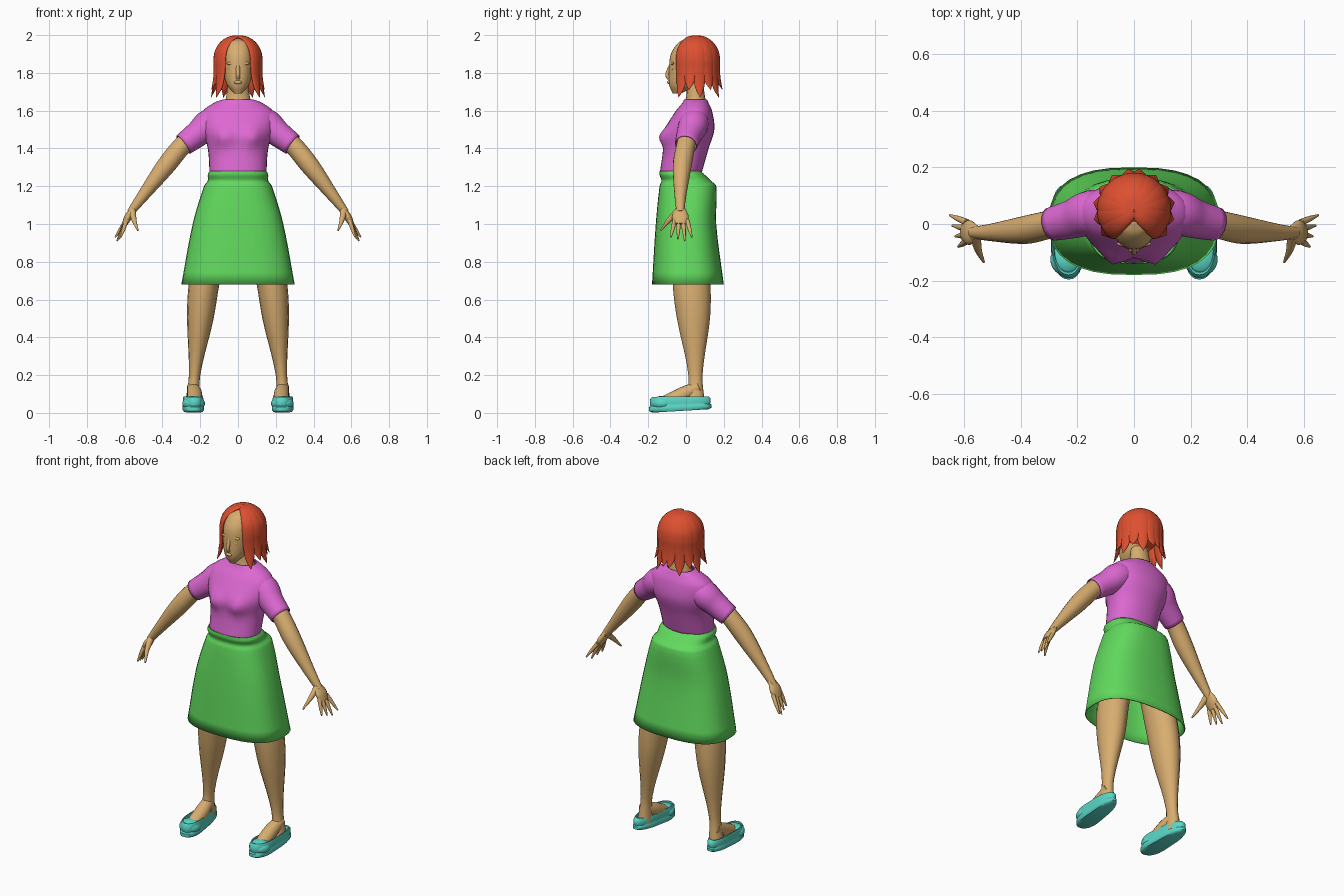
import bpy, bmesh
from math import sin, cos, pi, exp, radians, copysign, sqrt
from mathutils import Vector, Matrix

default_cube = bpy.data.objects.get("Cube")
if default_cube:
    bpy.data.objects.remove(default_cube)


def material(name, *colour):
    mat = bpy.data.materials.new(name)
    mat.use_nodes = True
    mat.diffuse_color = (*colour, 1)
    shader = mat.node_tree.nodes["Principled BSDF"]
    shader.inputs["Base Color"].default_value = (*colour, 1)
    return mat


skin = material("tan_skin", .69, .42, .16)
pink = material("orchid_cloth", .73, .14, .65)
green = material("green_cloth", .12, .7, .11)
red = material("red_hair", .73, .08, .03)
teal = material("teal_shoe", .1, .67, .56)


def finish(name, bm, mat, mirror=False, cloth=False):
    """Turn a bmesh into a smooth object, optionally mirrored or given cloth thickness."""
    bmesh.ops.recalc_face_normals(bm, faces=bm.faces)
    mesh = bpy.data.meshes.new(name)
    bm.to_mesh(mesh)
    bm.free()
    mesh.materials.append(mat)
    mesh.shade_smooth()
    mesh.set_sharp_from_angle(angle=radians(50))
    obj = bpy.data.objects.new(name, mesh)
    bpy.context.collection.objects.link(obj)
    if mirror:
        obj.modifiers.new("Mirror", "MIRROR").use_clip = False
    if cloth:
        solid = obj.modifiers.new("Thickness", "SOLIDIFY")
        solid.thickness = .006
        solid.offset = -1


def bridge(name, rings, mat, cap=True, **options):
    """Join equal rings of points into one surface."""
    bm = bmesh.new()
    loops = [[bm.verts.new(point) for point in ring] for ring in rings]
    for lower, upper in zip(loops, loops[1:]):
        for i in range(len(lower)):
            bm.faces.new((lower[i - 1], lower[i], upper[i], upper[i - 1]))
    if cap:
        bm.faces.new(loops[0])
        bm.faces.new(loops[-1])
    finish(name, bm, mat, **options)


def smooth(rows, steps=5):
    """Pass a flowing curve through a few rows of any width."""
    rows = [Vector(row) for row in rows]
    last = len(rows) - 1
    knots = [0]
    for before, after in zip(rows, rows[1:]):
        knots.append(knots[-1] + (after - before).length)
    slopes = []
    for i in range(last + 1):
        low, high = max(i - 1, 0), min(i + 1, last)
        slopes.append((rows[high] - rows[low]) / (knots[high] - knots[low]))
    curve = []
    for i in range(last):
        span = knots[i + 1] - knots[i]
        for step in range(steps):
            t = step / steps
            blend = t * t * (3 - 2 * t)
            curve.append(rows[i].lerp(rows[i + 1], blend)
                         + slopes[i] * span * t * (1 - t) ** 2
                         - slopes[i + 1] * span * t * t * (1 - t))
    return curve + [rows[last]]


def oval(power=2, sides=32):
    """Points of a unit oval; a higher power is squarer."""
    for i in range(sides):
        c, s = cos(2 * pi * i / sides), sin(2 * pi * i / sides)
        yield copysign(abs(c) ** (2 / power), c), copysign(abs(s) ** (2 / power), s)


def stack(name, rows, mat, power=2.2, shape=lambda point: point, **options):
    """Horizontal ovals from rows of height, centre y, half width, half depth."""
    rings = [[shape(Vector((width * u, middle + depth * v, z))) for u, v in oval(power)]
             for z, middle, width, depth in rows]
    bridge(name, rings, mat, **options)


def limb(name, rows, mat, centre=(0, -100, 0), flat=1, **options):
    """Tube along rows of x, y, z, radius; flat scales it towards the centre."""
    rows = smooth(rows)
    path = [row.to_3d() for row in rows]
    rings = []
    for i, point in enumerate(path):
        along = path[min(i + 1, len(path) - 1)] - path[max(i - 1, 0)]
        side = along.cross(point - Vector(centre)).normalized()
        out = side.cross(along).normalized() * flat
        radius = rows[i][3]
        rings.append([point + (side * u + out * v) * radius for u, v in oval(sides=16)])
    bridge(name, rings, mat, **options)


def blob(name, location, size, mat, **options):
    bm = bmesh.new()
    place = Matrix.Translation(location) @ Matrix.Diagonal((*size, 1))
    bmesh.ops.create_uvsphere(bm, u_segments=32, v_segments=20, radius=1, matrix=place)
    finish(name, bm, mat, **options)


# Head, neck and facial features
stack("head", smooth([(1.69, -.05, .02, .02), (1.74, -.01, .06, .08), (1.82, .02, .08, .11),
                      (1.9, .03, .08, .11), (1.96, .03, .06, .07), (1.98, .03, .02, .03)]), skin)
limb("neck", [(0, .05, 1.6, .08), (0, .05, 1.69, .06), (0, .04, 1.8, .05)], skin, flat=.8)
limb("nose", [(0, -.08, 1.84, .01), (0, -.1, 1.79, .01), (0, -.09, 1.77, .01)], skin)
blob("mouth", (0, -.09, 1.75), (.02, .01, .01), skin)
blob("eyes", (.03, -.07, 1.82), (.02, .01, .01), skin, mirror=True)
blob("brows", (.03, -.07, 1.85), (.03, .01, .01), skin, mirror=True)

# Hair shell with tapering locks falling from the crown
blob("hair_shell", (0, .05, 1.87), (.11, .11, .12), red)
for k in range(6):
    angle = radians(52 + 24 * k)
    tip = 1.67 + .04 * (k % 2)
    lock = []
    for step in range(9):
        f = step / 8
        over = min(2 * f, 1) * pi / 2
        drop = max(2 * f - 1, 0)
        reach = .115 * sin(over) + .03 * drop ** 3
        z = 1.87 + .12 * cos(over) - (1.87 - tip) * drop
        width = .04 * sqrt(max(sin(pi * (.1 + .9 * f)), .001))
        lock.append((reach * sin(angle), .05 - reach * cos(angle), z, width))
    limb(f"hair_locks_{k}", lock, red, (0, .05, 1.8), flat=.4, mirror=True)


# Shirt with a softly shaped chest
def chest(point):
    if point.y < 0:
        across = (abs(point.x) - .075) / .045
        up = (point.z - 1.46) / .05
        point.y -= .035 * exp(-across ** 2 - up ** 2)
    return point


stack("shirt_body", smooth([(1.26, -.03, .15, .11), (1.4, 0, .16, .12), (1.5, .02, .19, .13),
                            (1.59, .04, .19, .1), (1.64, .05, .13, .07), (1.66, .05, .08, .06)]),
      pink, shape=chest, cap=False, cloth=True)
limb("sleeves", [(.08, .04, 1.56, .07), (.15, .04, 1.53, .08), (.21, .02, 1.48, .07), (.29, 0, 1.42, .06)],
     pink, mirror=True, cap=False, cloth=True)

# Skirt with a gathered waistband
stack("skirt", smooth([(1.28, -.03, .15, .11), (1.26, -.02, .16, .12), (1.23, 0, .16, .13),
                       (1.2, .01, .18, .15), (1, 0, .24, .16), (.68, .01, .3, .19)]),
      green, power=2.6, cap=False, cloth=True)

# Legs and feet
limb("legs", [(.1, .01, 1.1, .08), (.18, .03, .68, .08), (.2, .04, .5, .07), (.23, .05, .2, .03),
              (.24, .05, .05, .04)], skin, flat=1.25, mirror=True)
limb("feet", [(.24, .07, .14, .03), (.23, -.01, .1, .04), (.23, -.13, .04, .04)],
     skin, centre=(0, 0, -100), mirror=True)


# Slip-on shoes, broad at the toe and raised at the heel
def shoe_shape(point):
    back = (point.y + .2) / .33
    point.x *= 1 - .3 * back - .1 * sin(pi * back) ** 4
    point.x += .23 + .02 * back
    point.z += .02 * back * (1 - point.z / .1)
    return point


layers = [(0, .9), (.01, 1), (.03, 1), (.035, .95), (.045, .97), (.07, .97), (.085, .9), (.085, .85), (.06, .8)]
stack("shoes", [(z, -.03, .07 * size, .166 * size) for z, size in layers],
      teal, shape=shoe_shape, mirror=True)
blob("toe_caps", (.235, -.125, .05), (.06, .06, .04), teal, mirror=True)

# Arms with palms, fingers and thumbs
limb("arms", [(.2, .02, 1.5, .05), (.29, 0, 1.42, .05), (.38, -.02, 1.31, .05), (.51, -.03, 1.14, .03),
              (.57, -.03, 1.06, .02)], skin, mirror=True)
limb("palms", [(.55, -.03, 1.09, .01), (.58, -.03, 1.04, .02), (.6, -.03, 1, .015)],
     skin, flat=2.2, mirror=True)
for k, finger in enumerate(("index", "middle", "ring", "little")):
    base = Vector((.59, .022 * k - .06, 1.02))
    end = Vector((.62 + .01 * k, .037 * k - .08, .93 - .01 * (k % 3)))
    rows = [(*base.lerp(end, f), .012 - .008 * f * f) for f in (0, .5, 1)]
    limb(f"{finger}_fingers", rows, skin, mirror=True)
limb("thumbs", [(.56, -.04, 1.07, .02), (.55, -.09, 1.02, .013), (.53, -.135, .965, .004)],
     skin, centre=(100, 0, 0), mirror=True)
